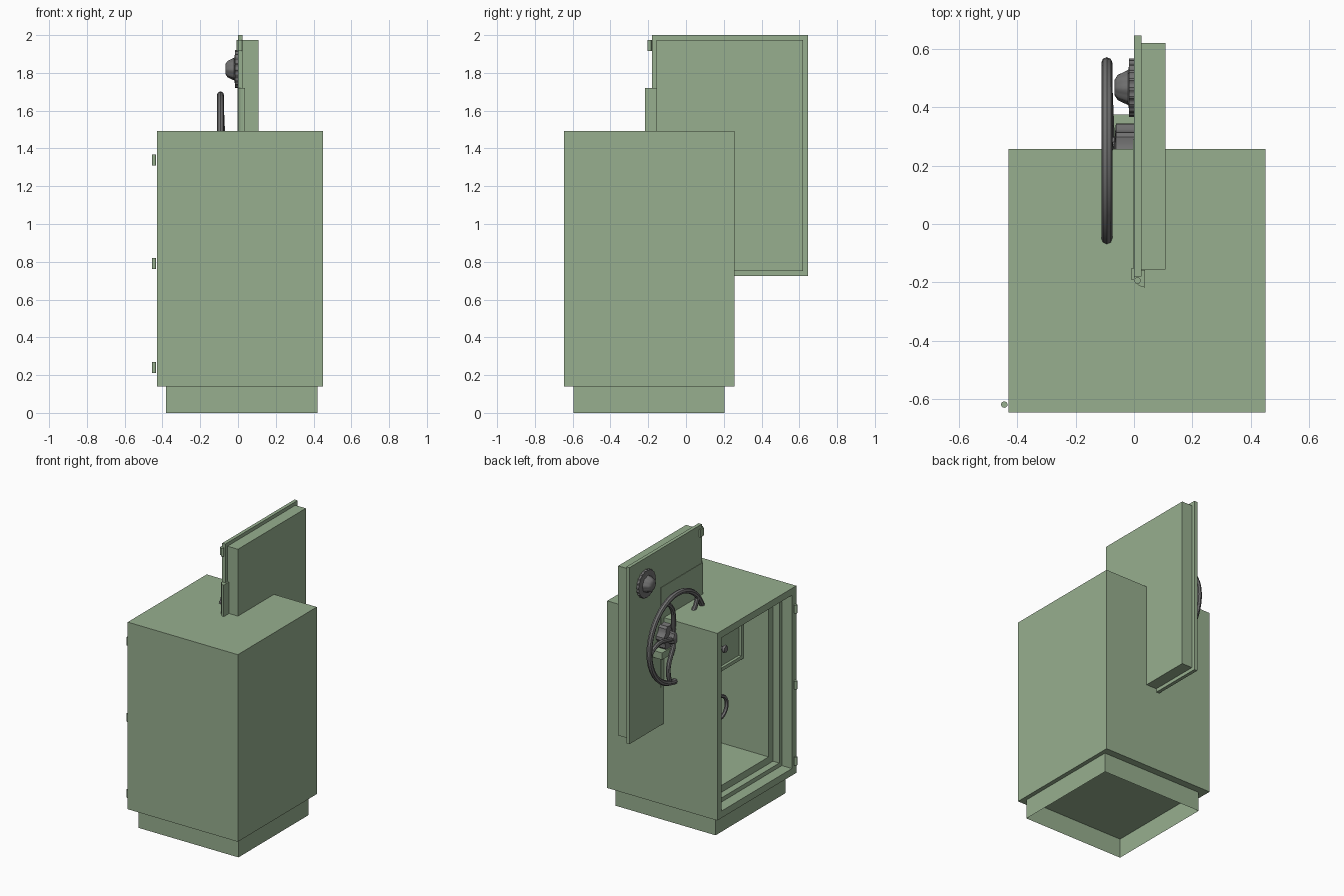
import bpy, bmesh, math
from mathutils import Vector, Matrix

if "Cube" in bpy.data.objects:
    bpy.data.objects.remove(bpy.data.objects["Cube"])


def mat(name, c):
    m = bpy.data.materials.new(name)
    m.diffuse_color = (*c, 1)
    m.use_nodes = True
    m.node_tree.nodes["Principled BSDF"].inputs["Base Color"].default_value = m.diffuse_color
    return m


GREEN = mat("sage_green", (0.31, 0.43, 0.275))
GREY = mat("dark_grey", (0.165, 0.165, 0.165))


def finish(name, bm, m, smooth=False):
    bmesh.ops.recalc_face_normals(bm, faces=bm.faces)
    me = bpy.data.meshes.new(name)
    bm.to_mesh(me)
    bm.free()
    ob = bpy.data.objects.new(name, me)
    bpy.context.collection.objects.link(ob)
    me.materials.append(m)
    if smooth:
        bpy.context.view_layer.objects.active = ob
        ob.select_set(True)
        bpy.ops.object.shade_smooth_by_angle(angle=math.radians(35))
        ob.select_set(False)
    return ob


def bridge(bm, loops, close=False):
    pairs = list(zip(loops, loops[1:] + (loops[:1] if close else [])))
    for a, b in pairs:
        n = len(a)
        for i in range(n):
            j = (i + 1) % n
            bm.faces.new((a[i], a[j], b[j], b[i]))
    if not close:
        bm.faces.new(loops[0])
        bm.faces.new(loops[-1])


def stepped(name, y0, y1, z0, z1, rings, m):
    """Loft rectangles along x; each ring is (x, margin)."""
    bm = bmesh.new()
    bridge(bm, [[bm.verts.new(p) for p in ((x, y0 + g, z0 + g), (x, y1 - g, z0 + g),
                                           (x, y1 - g, z1 - g), (x, y0 + g, z1 - g))] for x, g in rings])
    return finish(name, bm, m)


def box(name, x0, x1, y0, y1, z0, z1, m):
    return stepped(name, y0, y1, z0, z1, [(x0, 0), (x1, 0)], m)


def lathe(name, y, z, prof, m, n=32, flute=0.0):
    """Turn a profile of (x, radius) around an axis along x."""
    bm = bmesh.new()
    loops = []
    for x, r in prof:
        loop = []
        for i in range(n):
            a = 2 * math.pi * i / n
            rr = r * (1 - flute * (i // 2 % 2))
            loop.append(bm.verts.new((x, y + rr * math.cos(a), z + rr * math.sin(a))))
        loops.append(loop)
    bridge(bm, loops)
    return finish(name, bm, m, True)


def ring(name, x, y, z, R, r, m, n=40, k=8):
    bm = bmesh.new()
    loops = []
    for i in range(n):
        a = 2 * math.pi * i / n
        loop = []
        for j in range(k):
            b = 2 * math.pi * j / k
            q = R + r * math.cos(b)
            loop.append(bm.verts.new((x + r * math.sin(b), y + q * math.cos(a), z + q * math.sin(a))))
        loops.append(loop)
    bridge(bm, loops, True)
    return finish(name, bm, m, True)


def pin(name, x, y, z, r, h):
    bm = bmesh.new()
    bmesh.ops.create_cone(bm, cap_ends=True, segments=16, radius1=r, radius2=r, depth=h,
                          matrix=Matrix.Translation((x, y, z)))
    return finish(name, bm, GREEN, True)


def rod(name, pts, r, m, k=8):
    """Tube along a short path in the wheel plane."""
    bm = bmesh.new()
    pts = [Vector(p) for p in pts]
    loops = []
    for i, p in enumerate(pts):
        t = (pts[min(i + 1, len(pts) - 1)] - pts[max(i - 1, 0)]).normalized()
        u = t.cross(Vector((1, 0, 0))).normalized()
        w = t.cross(u)
        loops.append([bm.verts.new(p + r * (u * math.cos(2 * math.pi * j / k) + w * math.sin(2 * math.pi * j / k)))
                      for j in range(k)])
    bridge(bm, loops)
    return finish(name, bm, m, True)


# Safe body with stepped opening on the -x side
stepped("safe_body", -0.645, 0.257, 0.14, 1.492,
        [(0.45, 0), (-0.43, 0), (-0.43, 0.05), (-0.35, 0.05), (-0.35, 0.08),
         (-0.30, 0.08), (-0.30, 0.13), (0.37, 0.13)], GREEN)

# Plinth, open underneath
bm = bmesh.new()
bmesh.ops.create_cube(bm, size=1, matrix=Matrix.Translation((0.02, -0.195, 0.07)) @ Matrix.Diagonal((0.80, 0.80, 0.14, 1)))
bmesh.ops.delete(bm, geom=[f for f in bm.faces if abs(f.normal.z) > 0.5], context='FACES_ONLY')
finish("plinth", bm, GREEN)

# Inner locker with knob and lower handle
stepped("inner_locker", -0.515, 0.127, 0.93, 1.362, [(0.37, 0), (-0.10, 0), (-0.10, 0.025), (-0.08, 0.025)], GREEN)
lathe("locker_knob", -0.28, 1.09, [(-0.08, 0.012), (-0.10, 0.012), (-0.11, 0.028), (-0.125, 0.022)], GREY, 16)
ring("inner_handle", -0.08, -0.27, 0.66, 0.08, 0.013, GREY, 24, 6)

# Door: flange plus inner plug
stepped("door", -0.18, 0.645, 0.725, 2.0,
        [(0, 0), (0.025, 0), (0.025, 0.025), (0.108, 0.025)], GREEN)
box("door_front_plate", -0.003, 0.001, -0.19, 0.29, 1.0, 1.72, GREEN)

# Rounded hinge cover along the door edge
bm = bmesh.new()
outline = [(0.037, -0.157), (0.037, -0.217)]
outline += [(0.037 - 0.037 * math.sin(a), -0.18 - 0.037 * math.cos(a)) for a in (0.3, 0.7, 1.1, 1.57)]
outline += [(0.0, -0.157)]
bridge(bm, [[bm.verts.new((x, y, z)) for x, y in outline] for z in (1.0, 1.72)])
finish("hinge_cover", bm, GREEN)

# Hinge pins on body and door
for i, z in enumerate((0.24, 0.79, 1.34)):
    pin(f"body_hinge_{i}", -0.444, -0.618, z, 0.011, 0.058)
    box(f"door_hinge_{i}", -0.009, 0.004, -0.192, -0.15, z + 0.577, z + 0.633, GREEN)
    pin(f"door_hinge_pin_{i}", 0.012, -0.194, z + 0.605, 0.011, 0.058)

# Combination dial with notched plate and tapered knob
DY, DZ = 0.467, 1.82
lathe("dial_plate", DY, DZ, [(0, 0.1), (-0.017, 0.1)], GREY, 80, 0.05)
lathe("dial_knob", DY, DZ, [(-0.017, 0.075), (-0.02, 0.06), (-0.035, 0.053), (-0.056, 0.043), (-0.066, 0.027)], GREY, 32, 0.06)

# Hand wheel with five curved spokes
WY, WZ, WX = 0.239, 1.37, -0.093
box("wheel_bracket", -0.072, 0, 0.10, 0.375, 1.25, 1.30, GREEN)
lathe("wheel_hub", WY, WZ, [(0, 0.105), (-0.062, 0.105), (-0.066, 0.06), (-0.10, 0.05), (-0.108, 0.03)], GREY, 32, 0.12)
ring("wheel_rim", WX, WY, WZ, 0.313, 0.019, GREY)
for s in range(5):
    pts = []
    for i in range(7):
        t = i / 6
        a = math.radians(68 + 72 * s) + 0.22 * math.sin(math.pi * t)
        r = 0.03 + 0.28 * t
        pts.append((WX + 0.012 * (1 - t), WY + r * math.cos(a), WZ + r * math.sin(a)))
    rod(f"wheel_spoke_{s}", pts, 0.016, GREY)
